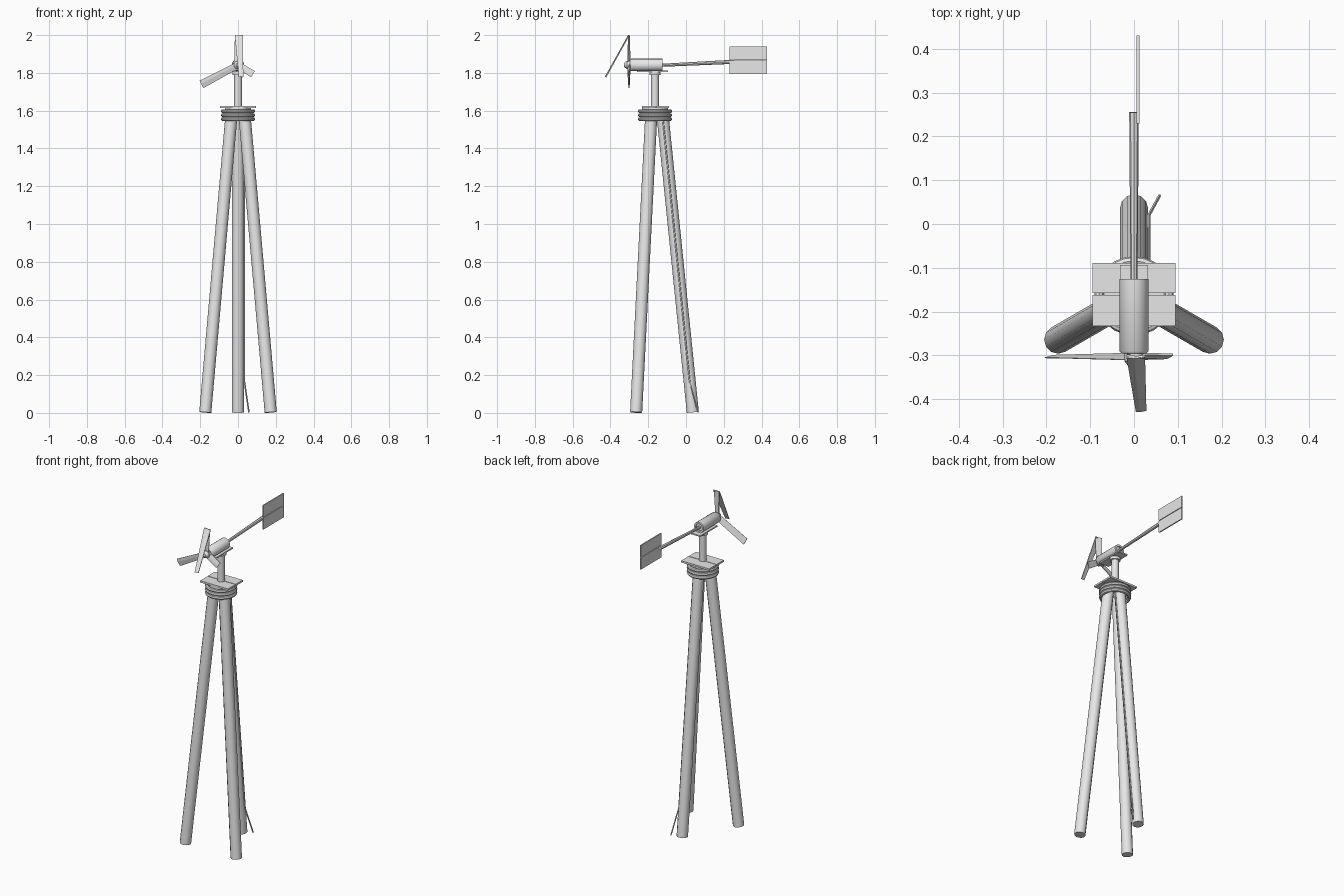
import bpy, bmesh, math
from mathutils import Vector

if "Cube" in bpy.data.objects:
    bpy.data.objects.remove(bpy.data.objects["Cube"])

grey = bpy.data.materials.new("plain grey")
grey.diffuse_color = (0.8, 0.8, 0.8, 1)
grey.use_nodes = True
grey.node_tree.nodes["Principled BSDF"].inputs["Base Color"].default_value = grey.diffuse_color
CY = -0.164          # tripod axis
HUB = Vector((0, -0.303, 1.842))


def finish(bm, name, smooth=True):
    bmesh.ops.recalc_face_normals(bm, faces=bm.faces)
    me = bpy.data.meshes.new(name)
    bm.to_mesh(me)
    bm.free()
    me.materials.append(grey)
    ob = bpy.data.objects.new(name, me)
    bpy.context.collection.objects.link(ob)
    if smooth:
        bpy.ops.object.select_all(action='DESELECT')
        ob.select_set(True)
        bpy.context.view_layer.objects.active = ob
        bpy.ops.object.shade_smooth_by_angle(angle=math.radians(40))
    return ob


def rod(name, a, b, r1, r2=None, sides=12):
    a, b = Vector(a), Vector(b)
    bm = bmesh.new()
    bmesh.ops.create_cone(bm, cap_ends=True, segments=sides, radius1=r1,
                          radius2=r1 if r2 is None else r2, depth=(b - a).length)
    rot = (b - a).to_track_quat('Z', 'Y')
    for v in bm.verts:
        v.co = rot @ v.co + (a + b) / 2
    return finish(bm, name)


def box(name, lo, hi):
    bm = bmesh.new()
    bmesh.ops.create_cube(bm, size=1)
    for v in bm.verts:
        v.co = [(l + h) / 2 + c * (h - l) for c, l, h in zip(v.co, lo, hi)]
    return finish(bm, name, False)


def blade(name, a, b, wa, wb, thick=0.005):
    """Tapered slat from a to b; wa and wb are half-width vectors at each end."""
    a, b, wa, wb = map(Vector, (a, b, wa, wb))
    bm = bmesh.new()
    rings = []
    for p, w in ((a, wa), (b, wb)):
        n = (b - a).cross(w).normalized() * thick / 2
        rings.append([bm.verts.new(p + q) for q in (w + n, n * 1.4 - w * 0.2, -w + n * 0.3, -w - n * 0.3, w - n)])
    for i in range(5):
        j = (i + 1) % 5
        bm.faces.new((rings[0][i], rings[0][j], rings[1][j], rings[1][i]))
    bm.faces.new(rings[0])
    bm.faces.new(rings[1])
    return finish(bm, name, False)


# tripod legs
for name, ang in (("back_leg", 90), ("left_leg", 210), ("right_leg", 330)):
    c, s = math.cos(math.radians(ang)), math.sin(math.radians(ang))
    rod(name, (0.2 * c, CY + 0.2 * s, 0.003), (0.037 * c, CY + 0.037 * s, 1.605), 0.032)

# rope lashing
for i in range(3):
    R, r, n, m = 0.08, 0.0105, 24, 8
    bm = bmesh.new()
    g = [[bm.verts.new(((R + r * math.cos(v)) * math.cos(u), CY + (R + r * math.cos(v)) * math.sin(u),
                        1.555 + 0.021 * i + r * math.sin(v)))
          for v in (k * math.tau / m for k in range(m))]
         for u in (k * math.tau / n for k in range(n))]
    for a in range(n):
        for b in range(m):
            bm.faces.new((g[a][b], g[a - 1][b], g[a - 1][b - 1], g[a][b - 1]))
    finish(bm, f"rope_ring_{i + 1}")

# platform planks on a round support
rod("platform_support", (0, CY, 1.6), (0, CY, 1.616), 0.068, sides=20)
box("front_plank", (-0.095, -0.233, 1.615), (0.095, -0.162, 1.626))
box("back_plank", (-0.095, -0.158, 1.615), (0.095, -0.089, 1.626))

# mast and swivel
rod("mast", (0, CY, 1.6), (0, CY, 1.805), 0.021)
rod("mast_collar", (0, CY, 1.788), (0, CY, 1.806), 0.03, sides=16)
box("turbine_plate", (-0.032, -0.26, 1.804), (0.032, -0.094, 1.812))

# generator body with recessed rear
bm = bmesh.new()
prof = [(0, -0.296), (0.028, -0.296), (0.033, -0.29), (0.033, -0.125), (0.022, -0.125), (0.022, -0.133), (0, -0.133)]
vs = [bm.verts.new((r, y, HUB.z)) for r, y in prof]
edges = [bm.edges.new((vs[i], vs[i + 1])) for i in range(len(vs) - 1)]
bmesh.ops.spin(bm, geom=vs + edges, cent=(0, 0, HUB.z), axis=(0, 1, 0), angle=math.tau, steps=16)
bmesh.ops.remove_doubles(bm, verts=bm.verts, dist=1e-5)
finish(bm, "generator_body")

# rotor hub
rod("hub", (0, -0.29, HUB.z), (0, -0.313, HUB.z), 0.022)
rod("hub_nose", (0, -0.313, HUB.z), (0, -0.328, HUB.z), 0.022, 0.01)

# blades: one whole, one snapped short, one folded over at the top
for name, ang, length in (("left_blade", 208, 0.219), ("snapped_blade", -32, 0.093), ("folded_blade", 90, 0.157)):
    c, s = math.cos(math.radians(ang)), math.sin(math.radians(ang))
    d, w = Vector((c, 0, s)), Vector((-s, 0, c))
    t = length / 0.22
    shift = Vector((0.004, 0, 0)) if ang == 90 else Vector()
    blade(name, HUB + d * 0.012, HUB + d * length + shift,
          w * 0.017 + Vector((0, 0.007, 0)), w * (0.017 + 0.005 * t) + Vector((0, 0.007 - 0.005 * t, 0)))
blade("hanging_blade_tip", (0.004, -0.303, 1.999), (0.016, -0.426, 1.778),
      (0.021, 0.002, 0), (0.012, 0.002, 0))

# tail boom and two-board vane
rod("tail_boom", (0, -0.135, 1.84), (0, 0.255, 1.859), 0.008, 0.011, sides=8)
box("lower_vane", (0.006, 0.229, 1.793), (0.013, 0.43, 1.865))
box("upper_vane", (0.006, 0.229, 1.869), (0.013, 0.43, 1.941))

# cable down the back leg
rod("cable", (0.034, -0.122, 1.55), (0.034, 0.02, 0.16), 0.004, sides=6)
rod("cable_end", (0.034, 0.02, 0.165), (0.058, 0.064, 0.003), 0.004, sides=6)
